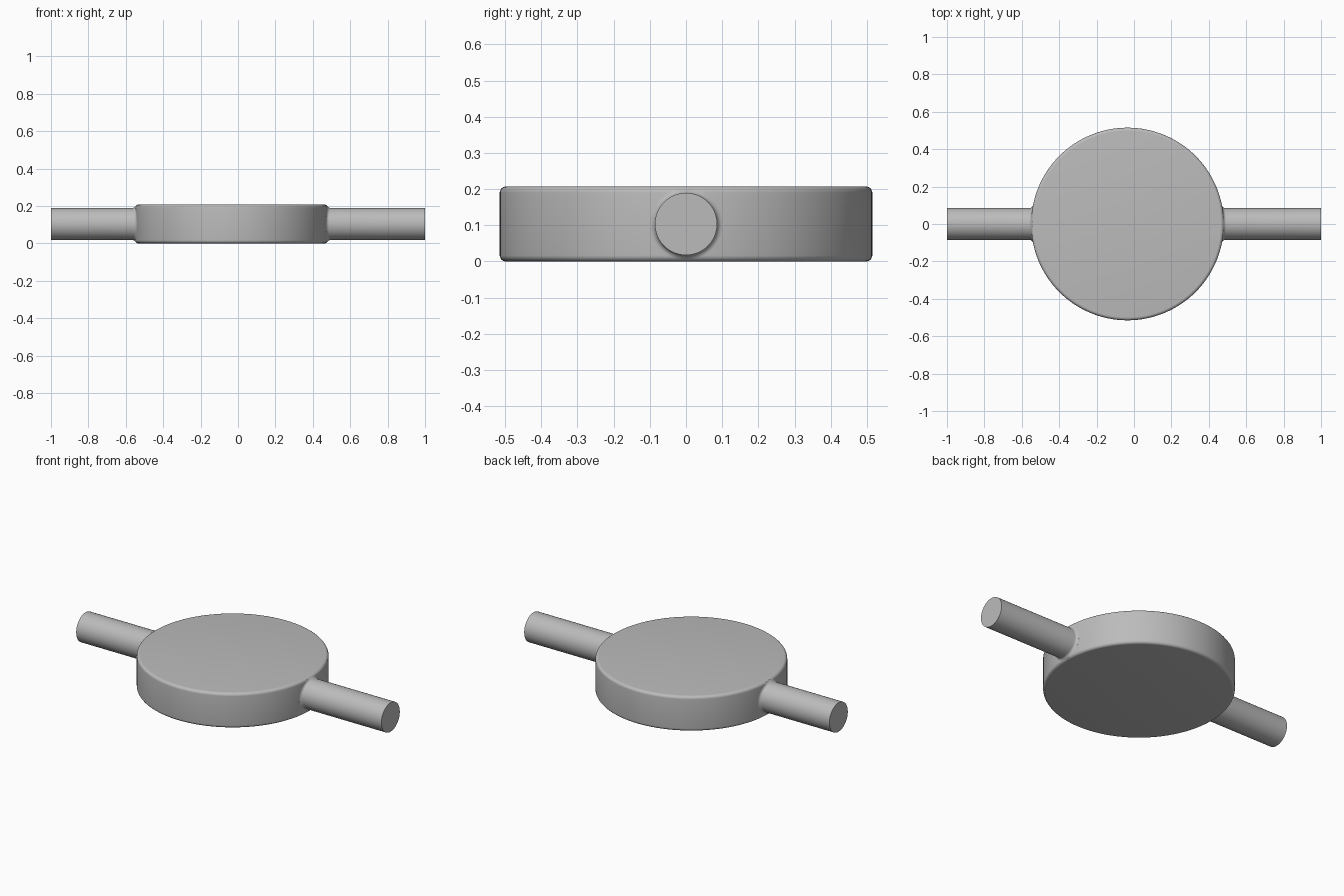
import bpy, bmesh
from math import sin, cos, pi, sqrt

cube = bpy.data.objects.get("Cube")
if cube:
    bpy.data.objects.remove(cube, do_unlink=True)

CX, R, H, EDGE = -0.035, 0.515, 0.207, 0.017   # disc centre, radius, height, rounding
ROD_R, FILLET, SEG = 0.086, 0.014, 64

grey = bpy.data.materials.new("plain_grey")
grey.use_nodes = True
grey.diffuse_color = (0.5, 0.5, 0.5, 1)
grey.node_tree.nodes["Principled BSDF"].inputs["Base Color"].default_value = (0.5, 0.5, 0.5, 1)


def finish(name, bm):
    bmesh.ops.recalc_face_normals(bm, faces=bm.faces)
    mesh = bpy.data.meshes.new(name)
    bm.to_mesh(mesh)
    bm.free()
    mesh.materials.append(grey)
    obj = bpy.data.objects.new(name, mesh)
    bpy.context.collection.objects.link(obj)
    bpy.ops.object.select_all(action="DESELECT")
    obj.select_set(True)
    bpy.context.view_layer.objects.active = obj
    bpy.ops.object.shade_smooth_by_angle(angle=pi / 6)
    return obj


def disc_surface(y, z):
    """Distance from the disc axis plane to its rounded side at (y, z)."""
    d = min(EDGE, max(0, abs(z) - H / 2 + EDGE))
    r = R - EDGE + sqrt(EDGE ** 2 - d ** 2)
    return sqrt(r * r - y * y)


# Disc: a rounded profile turned around the vertical axis
bm = bmesh.new()
arc = [i * pi / 12 for i in range(7)]
profile = [(R - EDGE + EDGE * cos(a), H - EDGE + EDGE * sin(a)) for a in arc]
profile = [(r, H - z) for r, z in reversed(profile)] + profile
profile = [(0, 0)] + profile + [(0, H)]
verts = [bm.verts.new((CX + r, 0, z)) for r, z in profile]
edges = [bm.edges.new(pair) for pair in zip(verts, verts[1:])]
bmesh.ops.spin(bm, geom=verts + edges, cent=(CX, 0, 0), axis=(0, 0, 1),
               angle=2 * pi, steps=128)
bmesh.ops.remove_doubles(bm, verts=bm.verts, dist=1e-5)
finish("disc", bm)


# Rods: straight bars that flare into the side of the disc
def rod(name, side):
    bm = bmesh.new()
    flare = [(ROD_R + FILLET * (1 - sin(a)), FILLET * (1 - cos(a))) for a in arc]
    rings = []
    for radius, lift in [(ROD_R + FILLET, -0.03)] + flare + [(ROD_R, None)]:
        ring = []
        for k in range(SEG):
            y, z = radius * cos(2 * pi * k / SEG), radius * sin(2 * pi * k / SEG)
            x = 1 if lift is None else CX * side + disc_surface(y, z) + lift
            ring.append(bm.verts.new((side * x, y, H / 2 + z)))
        rings.append(ring)
    for a, b in zip(rings, rings[1:]):
        for k in range(SEG):
            n = (k + 1) % SEG
            bm.faces.new((a[k], a[n], b[n], b[k]))
    bm.faces.new(rings[-1])
    finish(name, bm)


rod("left_rod", 1)
rod("right_rod", -1)
